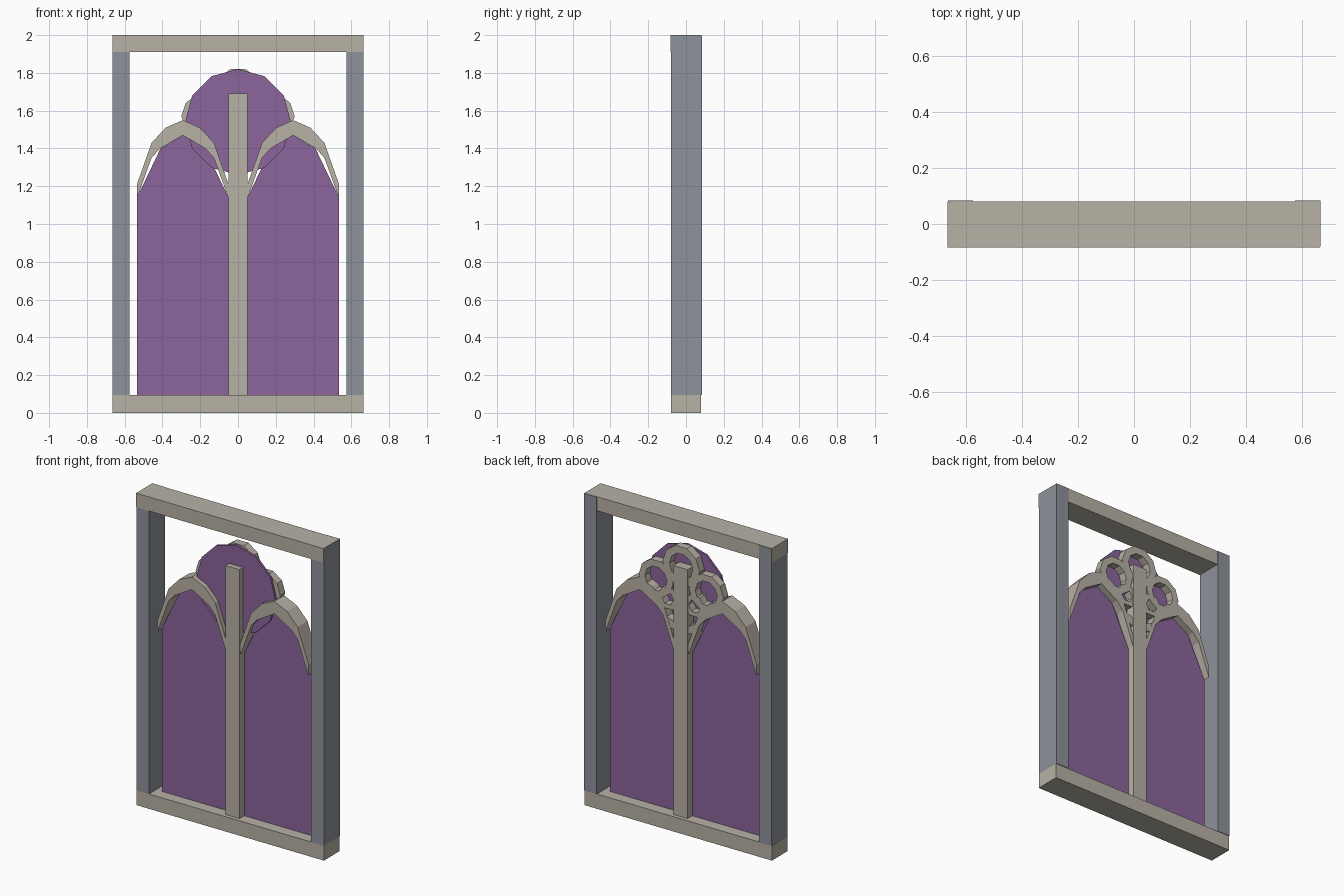
import bpy, bmesh, math

old = bpy.data.objects.get("Cube")
if old:
    bpy.data.objects.remove(old, do_unlink=True)


def material(name, rgb):
    m = bpy.data.materials.new(name)
    m.use_nodes = True
    m.diffuse_color = (*rgb, 1)
    m.node_tree.nodes["Principled BSDF"].inputs["Base Color"].default_value = (*rgb, 1)
    return m


STONE = material("warm stone", (0.48, 0.445, 0.38))
SLATE = material("slate grey", (0.27, 0.29, 0.325))
GLASS = material("purple glass", (0.262, 0.13, 0.33))


def finish(name, bm, mat):
    bmesh.ops.recalc_face_normals(bm, faces=bm.faces)
    mesh = bpy.data.meshes.new(name)
    bm.to_mesh(mesh)
    bm.free()
    mesh.materials.append(mat)
    ob = bpy.data.objects.new(name, mesh)
    bpy.context.collection.objects.link(ob)
    return ob


def slab(name, outline, y0, y1, mat):
    """Flat x-z outline pushed through from y0 to y1."""
    bm = bmesh.new()
    face = bm.faces.new([bm.verts.new((x, y0, z)) for x, z in outline])
    ext = bmesh.ops.extrude_face_region(bm, geom=[face])
    verts = [v for v in ext["geom"] if isinstance(v, bmesh.types.BMVert)]
    bmesh.ops.translate(bm, verts=verts, vec=(0, y1 - y0, 0))
    return finish(name, bm, mat)


def band(name, outer, inner, y0, y1, mat, closed=False):
    """Solid strip between two matching x-z paths."""
    bm = bmesh.new()
    rows = [[bm.verts.new((x, y, z)) for x, z in path]
            for path, y in ((outer, y0), (outer, y1), (inner, y1), (inner, y0))]
    n = len(outer)
    for i in range(n if closed else n - 1):
        j = (i + 1) % n
        for k in range(4):
            a, b = rows[k], rows[(k + 1) % 4]
            bm.faces.new((a[i], a[j], b[j], b[i]))
    if not closed:
        bm.faces.new([r[0] for r in rows])
        bm.faces.new([r[-1] for r in rows])
    return finish(name, bm, mat)


def box(name, x0, x1, y0, y1, z0, z1, mat):
    return slab(name, [(x0, z0), (x1, z0), (x1, z1), (x0, z1)], y0, y1, mat)


def polygon(cx, cz, r, sides, turn=0.0):
    return [(cx + r * math.cos(turn + math.tau * i / sides),
             cz + r * math.sin(turn + math.tau * i / sides)) for i in range(sides)]


def ring(name, cx, cz, r_out, r_in, sides=10):
    turn = math.pi / 2 + math.pi / sides
    return band(name, polygon(cx, cz, r_out, sides, turn),
                polygon(cx, cz, r_in, sides, turn), 0.0, 0.05, STONE, True)


def arch_path(half, cx):
    """Mirror half an arch, listed from springing to crown."""
    return [(cx - x, z) for x, z in half] + [(cx + x, z) for x, z in reversed(half[:-1])]


# Outer frame
box("bottom_rail", -0.665, 0.665, -0.08, 0.08, 0, 0.095, STONE)
box("top_rail", -0.665, 0.664, -0.083, 0.08, 1.91, 2, STONE)
box("left_post", 0.575, 0.665, -0.08, 0.084, 0.095, 1.999, SLATE)
box("right_post", -0.664, -0.575, -0.08, 0.084, 0.095, 1.999, SLATE)

# Central mullion and upper round pane
box("mullion", -0.05, 0.05, -0.055, 0.055, 0.095, 1.69, STONE)
slab("upper_pane", polygon(0, 1.54, 0.28, 12), -0.02, -0.006, GLASS)

# Pointed lights with their arches
arch_out = [(0.2425, 1.21), (0.165, 1.43), (0.09, 1.51), (0, 1.55)]
arch_in = [(0.241, 1.14), (0.165, 1.35), (0.12, 1.40), (0, 1.47)]
pane_top = [(0.2425, 1.14), (0.1175, 1.40), (0, 1.47)]

# Tracery behind the round pane
ring("top_lobe", 0, 1.695, 0.131, 0.083)

for side, s in (("left", 1), ("right", -1)):
    cx = s * 0.2925
    band(side + "_arch", arch_path(arch_out, cx), arch_path(arch_in, cx),
         -0.05, 0.05, STONE)
    pane = [(cx - 0.2425, 0.095)] + arch_path(pane_top, cx) + [(cx + 0.2425, 0.095)]
    slab(side + "_pane", pane, -0.007, 0.007, GLASS)
    ring(side + "_lobe", s * 0.178, 1.57, 0.122, 0.078)
    ring(side + "_small_lobe", s * 0.095, 1.465, 0.075, 0.042, 6)
    slab(side + "_bridge", [(s * 0.04, 1.27), (s * 0.09, 1.29),
                            (s * 0.12, 1.36), (s * 0.04, 1.32)], 0.0, 0.049, STONE)
